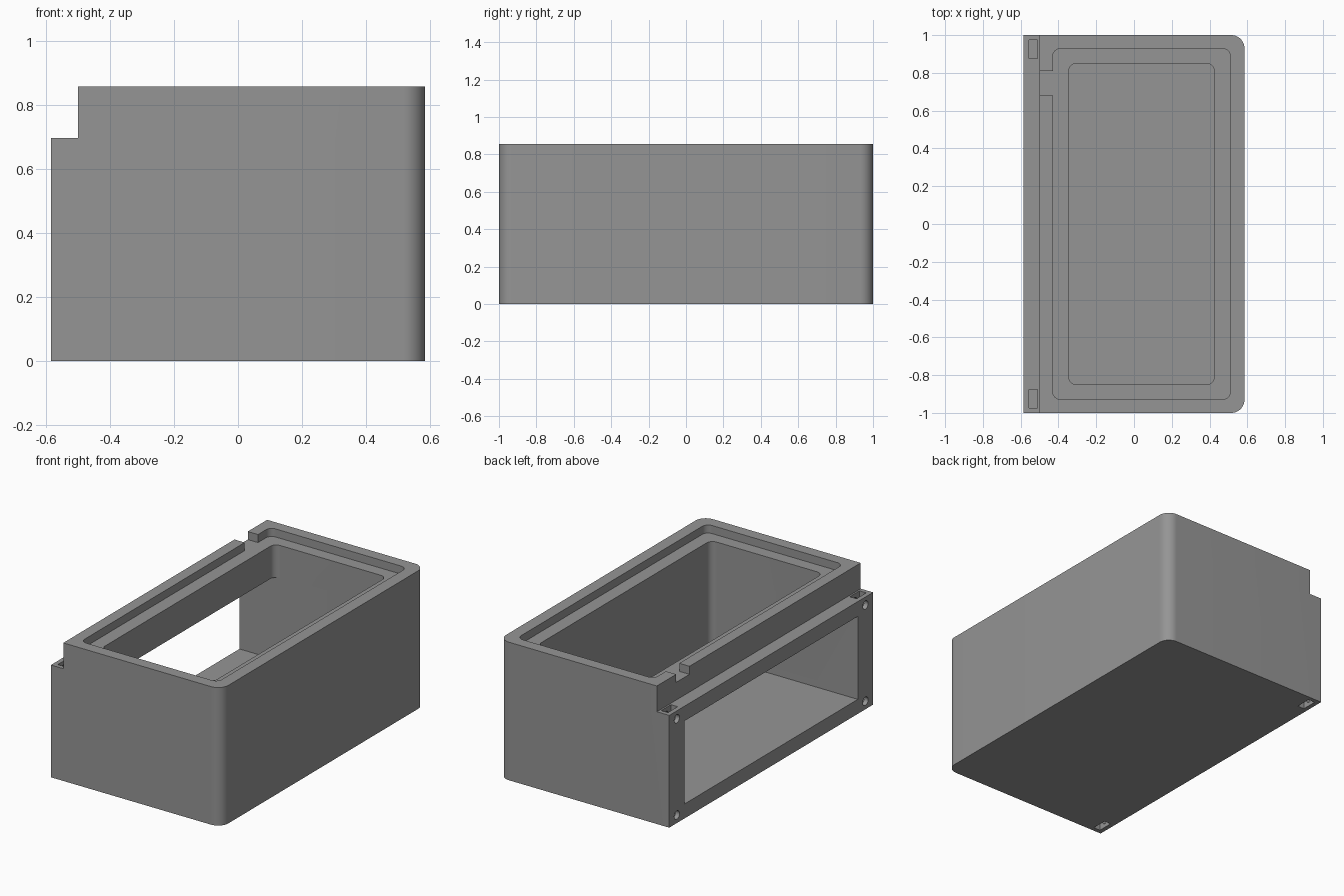
import bpy, bmesh, math

if "Cube" in bpy.data.objects:
    bpy.data.objects.remove(bpy.data.objects["Cube"])

grey = bpy.data.materials.new("mid grey")
grey.diffuse_color = (0.30, 0.30, 0.30, 1)
grey.use_nodes = True
grey.node_tree.nodes["Principled BSDF"].inputs["Base Color"].default_value = grey.diffuse_color


def prism(name, x0, x1, y0, y1, z0, z1, radius=0.0, right_only=False):
    """Upright block with optionally rounded vertical edges."""
    bm = bmesh.new()
    bmesh.ops.create_cube(bm, size=1)
    for v in bm.verts:
        v.co = (x1 if v.co.x > 0 else x0, y1 if v.co.y > 0 else y0,
                z1 if v.co.z > 0 else z0)
    if radius:
        edges = [e for e in bm.edges
                 if abs(e.verts[0].co.z - e.verts[1].co.z) > 1e-4
                 and (not right_only or e.verts[0].co.x > 0)]
        bmesh.ops.bevel(bm, geom=edges, offset=radius, segments=10,
                        profile=0.5, affect='EDGES')
    mesh = bpy.data.meshes.new(name)
    bm.to_mesh(mesh)
    bm.free()
    mesh.materials.append(grey)
    obj = bpy.data.objects.new(name, mesh)
    bpy.context.collection.objects.link(obj)
    return obj


def screw_bore(name, y, z):
    bpy.ops.mesh.primitive_cylinder_add(vertices=32, radius=0.026, depth=0.2,
                                        location=(-0.55, y, z),
                                        rotation=(0, math.pi / 2, 0))
    obj = bpy.context.object
    obj.name = name
    obj.data.materials.append(grey)
    return obj


# Outer housing, rounded on the right-hand corners
case = prism("case", -0.585, 0.585, -1, 1, 0, 0.857, 0.07, True)

cutters = [
    # Step along the upper left edge
    prism("step_cutter", -0.8, -0.5, -1.2, 1.2, 0.697, 1.0),
    # Main cavity and the recess for the lid
    prism("cavity_cutter", -0.345, 0.425, -0.85, 0.85, 0.09, 1.0, 0.04),
    prism("lid_recess_cutter", -0.43, 0.51, -0.928, 0.928, 0.807, 1.0, 0.04),
    # Cable notch through the left rim
    prism("notch_cutter", -0.6, -0.38, 0.68, 0.81, 0.807, 1.0),
    # Side window into the cavity
    prism("window_cutter", -0.8, 0.0, -0.85, 0.85, 0.09, 0.605),
]

# Nut slots and screw bores at the four window corners
for y in (-0.925, 0.925):
    for label, z, z0, z1 in (("lower", 0.05, -0.1, 0.095),
                             ("upper", 0.647, 0.602, 0.8)):
        cutters.append(prism(label + "_nut_slot_cutter", -0.557, -0.511,
                             y - 0.048, y + 0.048, z0, z1))
        cutters.append(screw_bore(label + "_screw_cutter", y, z))

bpy.context.view_layer.objects.active = case
for cutter in cutters:
    mod = case.modifiers.new("cut", 'BOOLEAN')
    mod.operation = 'DIFFERENCE'
    mod.solver = 'EXACT'
    mod.object = cutter
    bpy.ops.object.modifier_apply(modifier=mod.name)
for cutter in cutters:
    bpy.data.objects.remove(cutter)

# Smooth rounded corners, crisp edges elsewhere
bpy.ops.object.select_all(action='DESELECT')
case.select_set(True)
bpy.ops.object.shade_smooth_by_angle(angle=math.radians(30))
